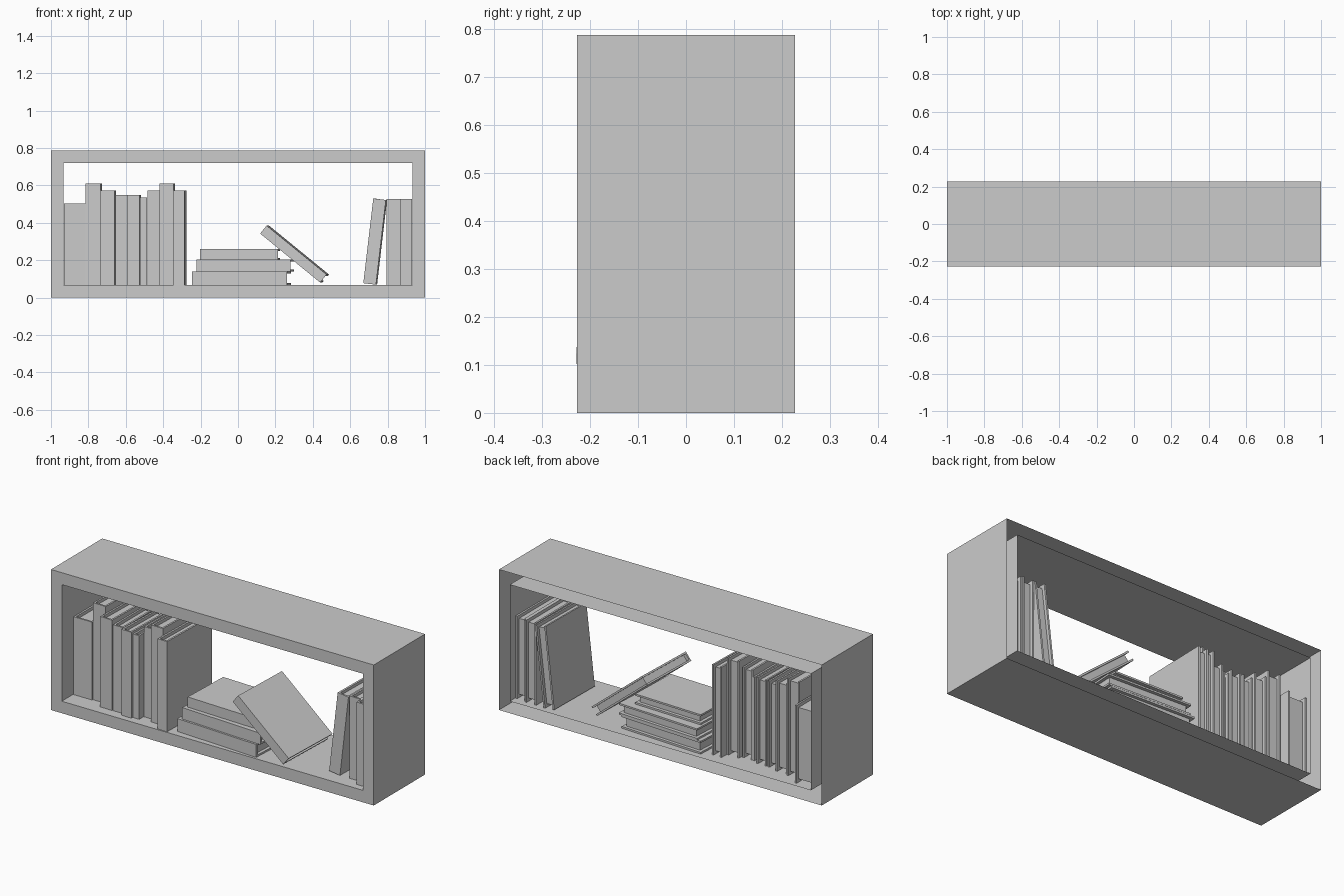
import bpy, bmesh
from math import radians
from mathutils import Matrix, Vector

if "Cube" in bpy.data.objects:
    bpy.data.objects.remove(bpy.data.objects["Cube"])

GREY = (0.6, 0.6, 0.6, 1)
mat = bpy.data.materials.new("plain grey")
mat.use_nodes = True
mat.diffuse_color = GREY
mat.node_tree.nodes["Principled BSDF"].inputs["Base Color"].default_value = GREY


def finish(name, bm):
    me = bpy.data.meshes.new(name)
    bm.to_mesh(me)
    bm.free()
    me.materials.append(mat)
    ob = bpy.data.objects.new(name, me)
    bpy.context.collection.objects.link(ob)
    return ob


def box(bm, lo, hi):
    lo, hi = Vector(lo), Vector(hi)
    m = Matrix.Translation((lo + hi) / 2) @ Matrix.Diagonal((*(hi - lo), 1))
    bmesh.ops.create_cube(bm, size=1, matrix=m)


def book(name, corner, t, h, d, lean=0, yaw=0):
    """Spine at the front, two covers, and a page block set back on three sides."""
    c, inset = 0.01, 0.018
    bm = bmesh.new()
    box(bm, (0, 0, 0), (t, c, h))
    for x in (0, t - c):
        box(bm, (x, c, 0), (x + c, d, h))
    box(bm, (c, c, inset), (t - c, d - inset, h - inset))
    ob = finish(name, bm)
    ob.matrix_world = (Matrix.Translation(corner) @ Matrix.Rotation(radians(yaw), 4, 'Z')
                       @ Matrix.Rotation(radians(lean), 4, 'Y'))


# Shelf: outer and inner tubes joined by a front rim, left open at the back
W, D, H, T = 1.0, 0.227, 0.787, 0.067
bm = bmesh.new()


def ring(inset, y):
    a, b = W - inset, H - inset
    return [bm.verts.new(p) for p in ((-a, y, inset), (a, y, inset), (a, y, b), (-a, y, b))]


rings = [ring(0, D), ring(0, -D), ring(T, -D), ring(T, D)]
for r, s in zip(rings, rings[1:]):
    for i in range(4):
        j = (i + 1) % 4
        bm.faces.new((r[i], s[i], s[j], r[j]))
bmesh.ops.recalc_face_normals(bm, faces=bm.faces)
# the top panel must face up
bm.normal_update()
if max(bm.faces, key=lambda f: f.calc_center_median().z).normal.z < 0:
    bmesh.ops.reverse_faces(bm, faces=bm.faces)
finish("shelf_frame", bm)

# Upright row: left edge, right edge, top, front, back, yaw
row = [
    (-0.93, -0.815, 0.503, -0.127, 0.20, 0),
    (-0.815, -0.735, 0.61, -0.12, 0.15, -1.5),
    (-0.735, -0.66, 0.573, -0.17, 0.14, -1.5),
    (-0.655, -0.592, 0.548, -0.17, 0.12, 0),
    (-0.59, -0.527, 0.548, -0.19, 0.12, -1.5),
    (-0.525, -0.486, 0.535, -0.18, 0.10, 0),
    (-0.484, -0.42, 0.572, -0.14, 0.10, 0),
    (-0.42, -0.345, 0.61, -0.17, 0.12, -1.5),
    (-0.345, -0.285, 0.572, -0.22, 0.165, -1.5),
    (0.795, 0.865, 0.528, -0.147, 0.19, 0),
    (0.865, 0.93, 0.528, -0.187, 0.18, 0),
]
for i, (x0, x1, top, y0, y1, yaw) in enumerate(row):
    book(f"upright_book_{i + 1}", (x0, y0, T), x1 - x0, top - T, y1 - y0, 0, yaw)

# Flat stack, lying with spines to the front
book("stack_book_bottom", (-0.245, -0.187, 0.139), 0.072, 0.508, 0.38, 90, -3)
book("stack_book_middle", (-0.222, -0.177, 0.203), 0.064, 0.503, 0.37, 90, -3)
book("stack_book_top", (-0.202, -0.157, 0.26), 0.057, 0.417, 0.30, 90, -2)

# Books leaning on the stack and on the right-hand pair
book("sloping_book", (0.153, -0.217, 0.385), 0.055, 0.414, 0.37, 129.2, -2)
book("leaning_book", (0.67, -0.15, 0.077), 0.068, 0.456, 0.35, 6.7, -1)
